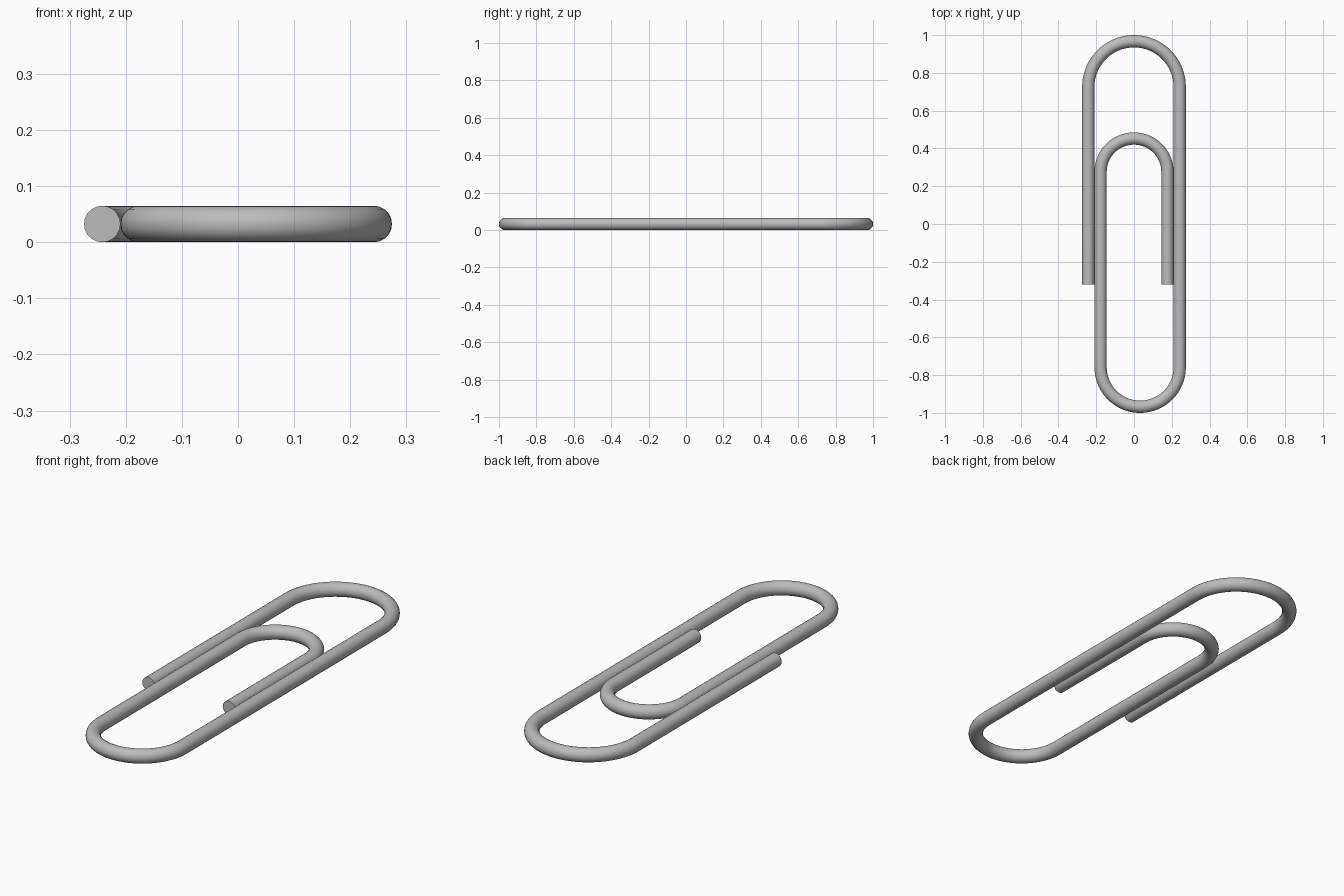
import bpy
from math import cos, sin, pi

default_cube = bpy.data.objects.get("Cube")
if default_cube:
    bpy.data.objects.remove(default_cube, do_unlink=True)

WIRE = 0.0325            # wire radius
OUTER = 0.242            # centre line of the outer legs
INNER = OUTER - 2 * WIRE # centre line of the inner legs
END_Y = -0.32            # where both wire ends stop
STEPS = 40               # segments in each half-circle bend


def bend(x_from, x_to, tip_y, up):
    """Half-circle between two parallel legs whose outer surface touches tip_y."""
    cx, r = (x_from + x_to) / 2, (x_to - x_from) / 2
    side = 1 if up else -1
    cy = tip_y - side * (abs(r) + WIRE)
    return [(cx - r * cos(pi * i / STEPS), cy + side * abs(r) * sin(pi * i / STEPS))
            for i in range(STEPS + 1)]


# Centre line: outer end, top bend, bottom bend, inner bend, inner end
path = [(-OUTER, END_Y)]
path += bend(-OUTER, OUTER, 1.0, True)
path += bend(OUTER, -INNER, -1.0, False)
path += bend(-INNER, INNER, 0.485, True)
path += [(INNER, END_Y)]

# Round wire swept along the centre line
curve = bpy.data.curves.new("wire", "CURVE")
curve.dimensions = "3D"
curve.bevel_depth = WIRE
curve.bevel_resolution = 8
curve.use_fill_caps = True
spline = curve.splines.new("POLY")
spline.points.add(len(path) - 1)
for point, (x, y) in zip(spline.points, path):
    point.co = (x, y, WIRE, 1)

wire = bpy.data.objects.new("bent_wire", curve)
bpy.context.collection.objects.link(wire)
bpy.ops.object.select_all(action="DESELECT")
wire.select_set(True)
bpy.context.view_layer.objects.active = wire
bpy.ops.object.convert(target="MESH")
wire = bpy.context.object
wire.name = "bent_wire"

# Smooth wire with crisp cut ends
bpy.ops.object.shade_smooth_by_angle(angle=pi / 5)

# Plain grey metal
grey = bpy.data.materials.new("grey_metal")
grey.use_nodes = True
colour = (0.5, 0.5, 0.5, 1)
grey.diffuse_color = colour
grey.node_tree.nodes["Principled BSDF"].inputs["Base Color"].default_value = colour
wire.data.materials.clear()
wire.data.materials.append(grey)
